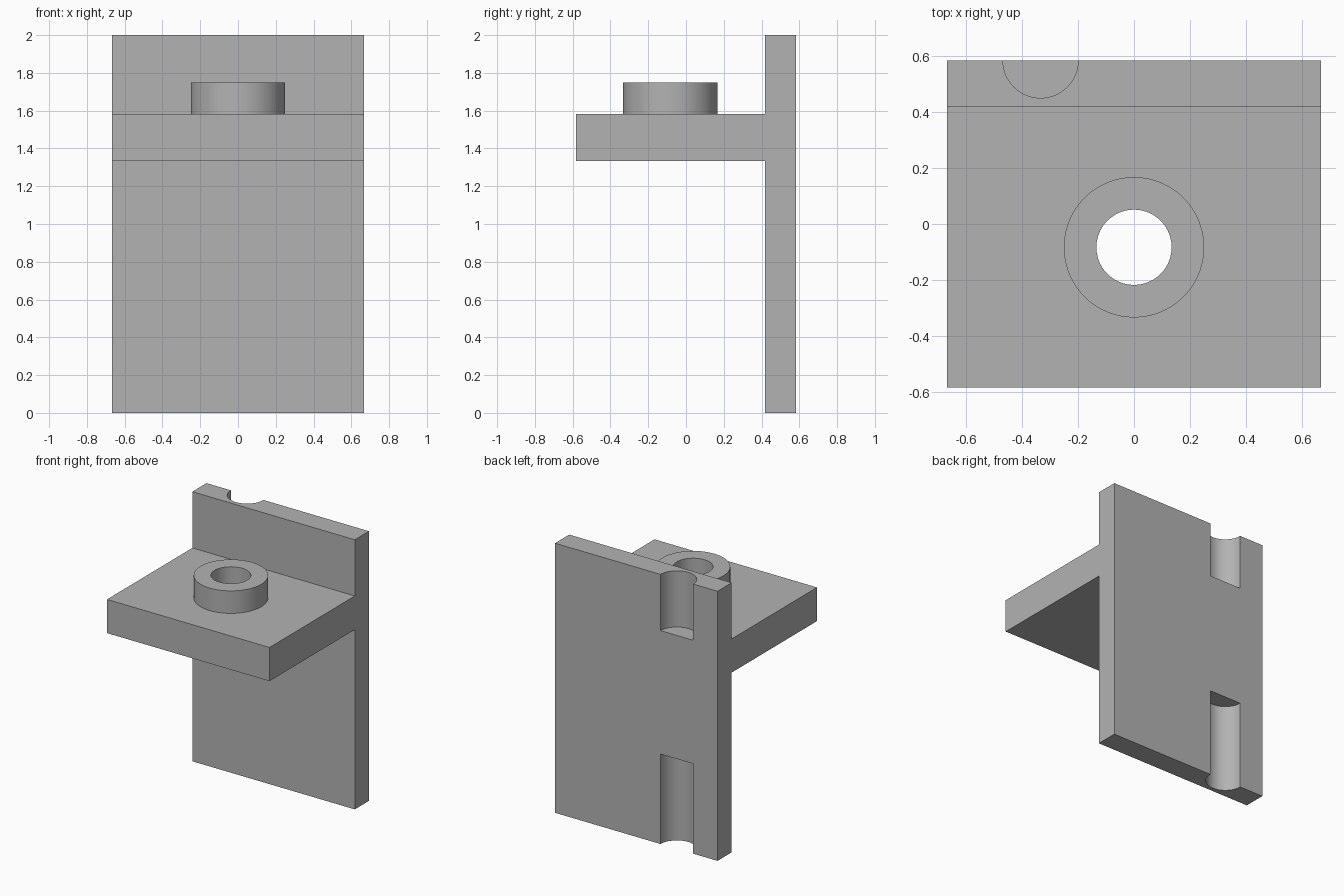
import bpy
import bmesh
import math

cube = bpy.data.objects.get("Cube")
if cube:
    bpy.data.objects.remove(cube, do_unlink=True)

WIDTH, HEIGHT, BACK, FRONT = 1.333, 2.0, 0.583, -0.583
PLATE_FRONT = 0.417
SHELF_LOW, SHELF_TOP, BOSS_TOP = 1.333, 1.583, 1.75
HOLE_Y, GROOVE_X = -0.083, -0.333
BOSS_R, HOLE_R = 0.25, 0.134

grey = bpy.data.materials.new("plain grey")
grey.use_nodes = True
colour = (0.45, 0.45, 0.45, 1)
grey.diffuse_color = colour
grey.node_tree.nodes["Principled BSDF"].inputs["Base Color"].default_value = colour


def cylinder(name, x, y, low, high, radius):
    """Upright cylinder between two heights."""
    bpy.ops.mesh.primitive_cylinder_add(
        vertices=96, radius=radius, depth=high - low, location=(x, y, (low + high) / 2))
    obj = bpy.context.object
    obj.name = name
    obj.data.materials.append(grey)
    return obj


def combine(target, tool, operation):
    """Apply a boolean and discard the tool."""
    mod = target.modifiers.new(tool.name, "BOOLEAN")
    mod.operation, mod.object, mod.solver = operation, tool, "EXACT"
    bpy.context.view_layer.objects.active = target
    bpy.ops.object.modifier_apply(modifier=mod.name)
    bpy.data.objects.remove(tool, do_unlink=True)


# Upright plate and shelf: one side profile extruded across the width
profile = [(BACK, 0), (BACK, HEIGHT), (PLATE_FRONT, HEIGHT), (PLATE_FRONT, SHELF_TOP),
           (FRONT, SHELF_TOP), (FRONT, SHELF_LOW), (PLATE_FRONT, SHELF_LOW), (PLATE_FRONT, 0)]
bm = bmesh.new()
side = bm.faces.new([bm.verts.new((-WIDTH / 2, y, z)) for y, z in profile])
new = bmesh.ops.extrude_face_region(bm, geom=[side])["geom"]
bmesh.ops.translate(bm, vec=(WIDTH, 0, 0),
                    verts=[v for v in new if isinstance(v, bmesh.types.BMVert)])
bmesh.ops.recalc_face_normals(bm, faces=bm.faces)
mesh = bpy.data.meshes.new("shelf_bracket")
bm.to_mesh(mesh)
bm.free()
mesh.materials.append(grey)
bracket = bpy.data.objects.new("shelf_bracket", mesh)
bpy.context.collection.objects.link(bracket)

# Raised boss with a hole through the shelf
combine(bracket, cylinder("boss", 0, HOLE_Y, SHELF_TOP - 0.1, BOSS_TOP, BOSS_R), "UNION")
combine(bracket, cylinder("hole", 0, HOLE_Y, 1, HEIGHT, HOLE_R), "DIFFERENCE")

# Half-round grooves in the back, open at the top and bottom edges
for name, low, high in (("upper_groove", SHELF_TOP, HEIGHT + 0.2),
                        ("lower_groove", -0.2, 0.667)):
    combine(bracket, cylinder(name, GROOVE_X, BACK, low, high, HOLE_R), "DIFFERENCE")

# Smooth round walls, sharp edges elsewhere
bpy.ops.object.select_all(action="DESELECT")
bracket.select_set(True)
bpy.context.view_layer.objects.active = bracket
bpy.ops.object.shade_smooth_by_angle(angle=math.radians(30))
